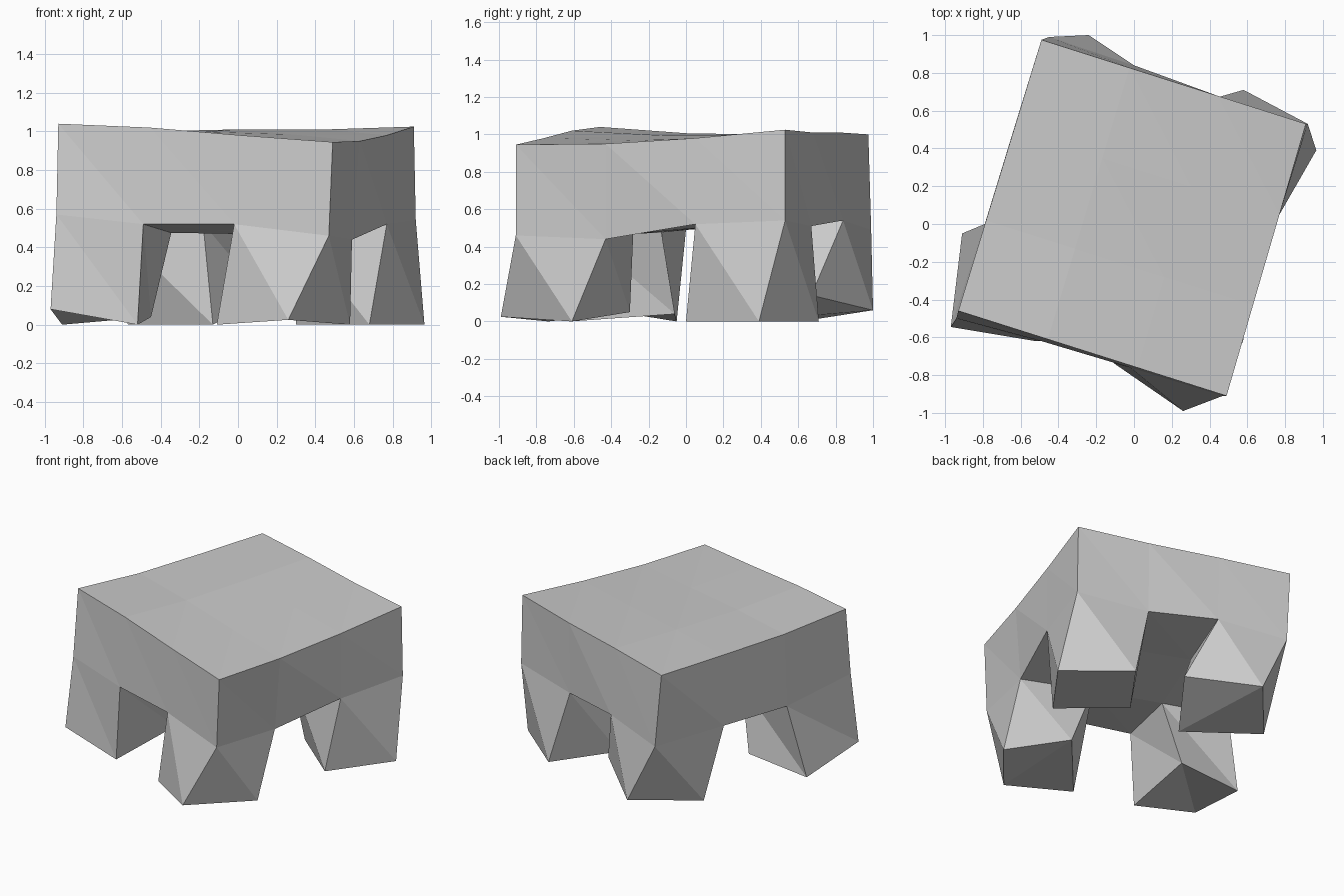
import bpy, bmesh
from mathutils import Vector

default_cube = bpy.data.objects.get("Cube")
if default_cube:
    bpy.data.objects.remove(default_cube, do_unlink=True)

# One plain grey for the whole piece
grey = bpy.data.materials.new("plain grey")
grey.use_nodes = True
colour = (0.6, 0.6, 0.6, 1)
grey.diffuse_color = colour
grey.node_tree.nodes["Principled BSDF"].inputs["Base Color"].default_value = colour

# Cells along each side: leg, gap, leg
N = 3


def border_keys():
    """Grid keys around the border, counter-clockwise from the front corner."""
    front = [(i, 0) for i in range(N)]
    side = [(N, i) for i in range(N)]
    back = [(N - i, N) for i in range(N)]
    other = [(0, N - i) for i in range(N)]
    return front + side + back + other


def fill_grid(border):
    """Blend a closed border of points into a full grid of points."""
    grid = {key: Vector(point) for key, point in zip(border_keys(), border)}
    for i in range(1, N):
        for j in range(1, N):
            u, v = i / N, j / N
            across = grid[0, j].lerp(grid[N, j], u)
            along = grid[i, 0].lerp(grid[i, N], v)
            near = grid[0, 0].lerp(grid[N, 0], u)
            far = grid[0, N].lerp(grid[N, N], u)
            grid[i, j] = across + along - near.lerp(far, v)
    return grid


def straight_border(corners, heights):
    """Divide straight edges between corners, with a height for each point."""
    points = []
    for k, corner in enumerate(corners):
        following = Vector(corners[(k + 1) % len(corners)])
        for step in range(N):
            x, y = Vector(corner).lerp(following, step / N)
            points.append((x, y, heights[len(points)]))
    return points


def build_object(name, faces):
    """Make a flat-shaded object from faces given as lists of points."""
    bm = bmesh.new()
    for face in faces:
        bm.faces.new([bm.verts.new(point) for point in face])
    bmesh.ops.remove_doubles(bm, verts=bm.verts[:], dist=0.0001)
    bmesh.ops.recalc_face_normals(bm, faces=bm.faces[:])
    mesh = bpy.data.meshes.new(name)
    bm.to_mesh(mesh)
    bm.free()
    mesh.materials.append(grey)
    obj = bpy.data.objects.new(name, mesh)
    bpy.context.collection.objects.link(obj)
    return obj


def wall(lower, upper, forward):
    """Triangulated band between two point loops, folded one way or the other."""
    faces = []
    for k in range(len(lower)):
        n = (k + 1) % len(lower)
        a, b, c, d = lower[k], lower[n], upper[n], upper[k]
        if forward:
            faces += [(a, b, c), (a, c, d)]
        else:
            faces += [(a, b, d), (b, c, d)]
    return faces


def cell(grid, i, j):
    """The four points of one grid cell, counter-clockwise."""
    return [grid[i, j], grid[i + 1, j], grid[i + 1, j + 1], grid[i, j + 1]]


# Gently warped upper surface
top = fill_grid(straight_border(
    [(-.93, -.46), (.49, -.91), (.91, .53), (-.49, .975)],
    [1.04, 1.02, .98, .945, .95, .98, 1.025, 1.01, 1.01, 1, 1, 1.005]))

# Underside of the slab, where the legs begin
under = fill_grid([
    (-.94, -.5, .57), (-.49, -.62, .52), (-.02, -.76, .52),
    (.47, -.91, .46), (.59, -.43, .44), (.77, .05, .52),
    (.92, .53, .54), (.44, .67, .51), (0, .84, .54),
    (-.45, .99, .49), (-.64, .49, .5), (-.79, 0, .49)])

# Thick slab: top, sides, and the underside between the legs
slab = []
corner_cells = [(0, 0), (N - 1, 0), (N - 1, N - 1), (0, N - 1)]
for i in range(N):
    for j in range(N):
        a, b, c, d = cell(top, i, j)
        slab += [(a, b, d), (b, c, d)]
        if (i, j) not in corner_cells:
            a, b, c, d = cell(under, i, j)
            slab += [(a, b, c), (a, c, d)]
keys = border_keys()
slab += wall([under[k] for k in keys], [top[k] for k in keys], False)
build_object("table_slab", slab)

# Twisted legs: foot corners follow the slab cell corners above them
feet = {
    "front_right_leg": [(-.97, -.545, .08), (-.52, -.62, 0),
                        (-.45, -.06, .04), (-.91, -.05, 0)],
    "front_left_leg": [(.26, -.99, .025), (.58, -.61, 0),
                       (.27, -.3, .05), (-.11, -.735, 0)],
    "back_left_leg": [(.3, .32, 0), (.68, 0, 0),
                      (.965, .39, 0), (.58, .71, 0)],
    "back_right_leg": [(-.13, .29, 0), (.14, .67, .14),
                       (-.24, 1, .06), (-.57, .615, 0)],
}
folded_forward = ("front_left_leg", "back_right_leg")
for (name, foot), (i, j) in zip(feet.items(), corner_cells):
    foot = [Vector(point) for point in foot]
    a, b, c, d = foot
    sides = wall(foot, cell(under, i, j), name in folded_forward)
    build_object(name, sides + [(a, b, c), (a, c, d)])
